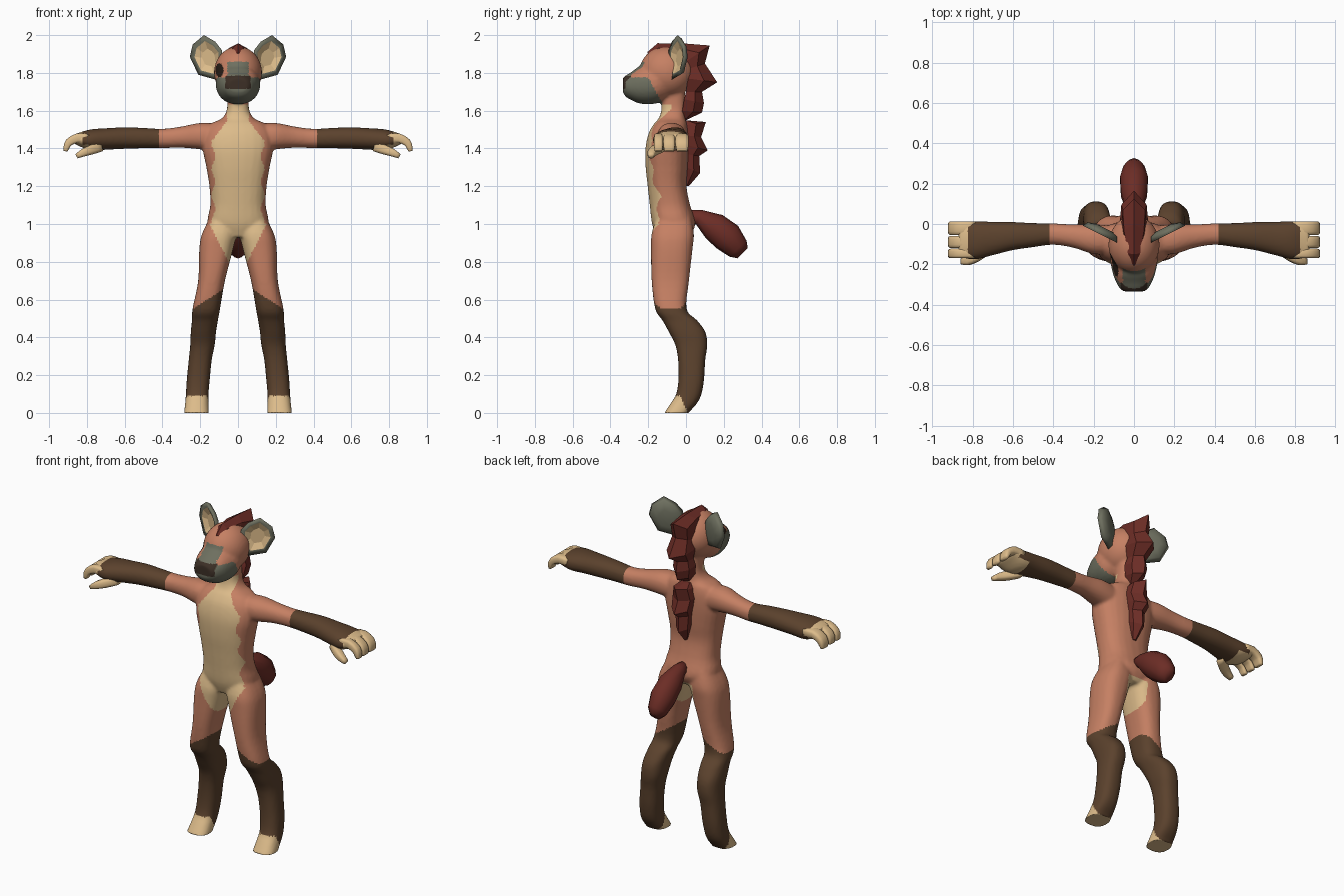
import bpy, bmesh, math
from mathutils import Vector

if "Cube" in bpy.data.objects:
    bpy.data.objects.remove(bpy.data.objects["Cube"])

# ---- materials: one per flat colour ----
COLOURS = [
    ("salmon fur", (0.56, 0.215, 0.125)),
    ("cream fur", (0.72, 0.50, 0.255)),
    ("dark brown fur", (0.105, 0.054, 0.026)),
    ("dark red hair", (0.150, 0.026, 0.019)),
    ("grey green fur", (0.155, 0.160, 0.115)),
    ("nose brown", (0.045, 0.028, 0.019)),
    ("eye black", (0.020, 0.012, 0.008)),
]
MATS = []
for label, rgb in COLOURS:
    m = bpy.data.materials.new(label)
    m.diffuse_color = (*rgb, 1)
    m.use_nodes = True
    m.node_tree.nodes["Principled BSDF"].inputs["Base Color"].default_value = m.diffuse_color
    MATS.append(m)
SALMON, CREAM, BROWN, RED, GREY, NOSE, EYE = range(7)


def skin(bm, rings):
    """Bridge rings of points into a closed skin; returns the faces per band."""
    vs = [[bm.verts.new(p) for p in r] for r in rings]
    n = len(vs[0])
    bands = [[bm.faces.new((a[i], a[(i + 1) % n], b[(i + 1) % n], b[i])) for i in range(n)]
             for a, b in zip(vs, vs[1:])]
    bands.insert(0, [bm.faces.new(vs[0][::-1])])
    bands.append([bm.faces.new(vs[-1])])
    return bands


def smooth_path(st, steps):
    """Catmull-Rom interpolation of stations (x, y, z, a, b)."""
    out = []
    for i in range(len(st) - 1):
        p0, p1, p2, p3 = st[max(i - 1, 0)], st[i], st[i + 1], st[min(i + 2, len(st) - 1)]
        for k in range(steps):
            t = k / steps
            out.append([0.5 * (2 * q + (r - p) * t + (2 * p - 5 * q + 4 * r - s) * t * t
                               + (3 * q - p - 3 * r + s) * t ** 3)
                        for p, q, r, s in zip(p0, p1, p2, p3)])
    return out + [list(st[-1])]


def loft(bm, stations, side, axis=None, n=24, power=2.2, steps=4, s=1):
    """Superellipse sections along a path; s=-1 mirrors in x."""
    st = smooth_path(stations, steps)
    u = Vector(side)
    rings = []
    for i, (x, y, z, a, b) in enumerate(st):
        nxt, prv = st[min(i + 1, len(st) - 1)], st[max(i - 1, 0)]
        t = Vector(axis) if axis else Vector(nxt[:3]) - Vector(prv[:3])
        v = t.cross(u).normalized()
        ring = []
        for k in range(n):
            ang = 2 * math.pi * (k + 0.5) / n
            c, d = math.cos(ang), math.sin(ang)
            p = Vector((x, y, z)) + u * a * math.copysign(abs(c) ** (2 / power), c) \
                + v * b * math.copysign(abs(d) ** (2 / power), d)
            ring.append((p.x * s, p.y, p.z))
        rings.append(ring)
    return skin(bm, rings)


def finish(bm, name, mats, smooth=True):
    bmesh.ops.recalc_face_normals(bm, faces=bm.faces[:])
    me = bpy.data.meshes.new(name)
    bm.to_mesh(me)
    bm.free()
    for m in mats:
        me.materials.append(MATS[m])
    for p in me.polygons:
        p.use_smooth = smooth
    ob = bpy.data.objects.new(name, me)
    bpy.context.collection.objects.link(ob)
    return ob


X, Y, Z = (1, 0, 0), (0, 1, 0), (0, 0, 1)
body = bmesh.new()

# torso and neck
loft(body, [(0, -.07, .93, .09, .085), (0, -.065, 1.0, .16, .115), (0, -.085, 1.1, .147, .107),
            (0, -.10, 1.2, .152, .103), (0, -.102, 1.3, .168, .112), (0, -.10, 1.4, .187, .115),
            (0, -.092, 1.48, .178, .106), (0, -.082, 1.53, .145, .088), (0, -.074, 1.56, .085, .07),
            (0, -.067, 1.61, .058, .063), (0, -.067, 1.70, .058, .063)], X, Z, power=2.4)

# head and muzzle
head = bmesh.ops.create_uvsphere(body, u_segments=32, v_segments=20, radius=1)["verts"]
for v in head:
    v.co = Vector((v.co.x * .127, v.co.y * .145 - .103, v.co.z * .137 + 1.803))
loft(body, [(0, -.10, 1.76, .10, .10), (0, -.15, 1.75, .118, .11), (0, -.20, 1.74, .115, .107),
            (0, -.25, 1.736, .104, .097), (0, -.29, 1.73, .088, .074), (0, -.318, 1.73, .072, .057),
            (0, -.334, 1.735, .052, .038)], X, (0, -1, 0))

for s in (1, -1):
    # leg with backward hock and hoof
    loft(body, [(.085, -.065, 1.04, .06, .09), (.10, -.07, .95, .09, .112), (.115, -.075, .87, .09, .11),
                (.14, -.083, .70, .071, .099), (.168, -.08, .55, .073, .083), (.175, -.033, .49, .069, .092),
                (.183, .005, .43, .067, .097), (.188, .028, .36, .065, .085), (.20, .03, .28, .061, .072),
                (.21, .028, .18, .061, .068), (.216, .015, .10, .060, .067), (.218, -.012, .05, .062, .07),
                (.22, -.05, .0, .066, .064), (.22, -.05, -.015, .066, .064)], X, Z, power=2.5, s=s)
    # arm and palm
    loft(body, [(.10, -.08, 1.455, .07, .075), (.20, -.075, 1.465, .074, .07), (.30, -.06, 1.46, .058, .056),
                (.40, -.05, 1.453, .053, .051), (.50, -.055, 1.455, .060, .054), (.60, -.06, 1.455, .070, .057),
                (.70, -.072, 1.45, .083, .057), (.78, -.08, 1.445, .095, .056), (.84, -.079, 1.448, .092, .036),
                (.87, -.079, 1.45, .085, .024)], Y, X, s=s)

# fuse the body into one smooth skin
raw = finish(body, "body_source", [])
rm = raw.modifiers.new("fuse", 'REMESH')
rm.mode, rm.voxel_size = 'VOXEL', 0.009
sm = raw.modifiers.new("soften", 'SMOOTH')
sm.factor, sm.iterations = 0.5, 5
dg = bpy.context.evaluated_depsgraph_get()
skin_mesh = bpy.data.meshes.new_from_object(raw.evaluated_get(dg))
bpy.data.objects.remove(raw)
skin_mesh.name = "body"
body_ob = bpy.data.objects.new("body", skin_mesh)
bpy.context.collection.objects.link(body_ob)


def coat(x, y, z):
    """Fur colour at a point of the body."""
    ax = abs(x)
    if z > 1.635 or (z > 1.6 and y < -.15):                      # head
        if x < 0 and y < -.1 and ((x + .098) / .021) ** 2 + ((z - 1.815) / .036) ** 2 < 1:
            return EYE
        if y < -.275 and 1.718 < z < 1.785 and ax < .066:
            return NOSE
        if ax < .055 and y < -.19 and z < 1.86:
            return GREY
        return GREY if z < 1.775 and y < -.2 + (1.775 - z) * .55 else SALMON
    if z > 1.3 and ax > .42:                                     # forearm and hand
        return CREAM if ax > .825 or (ax > .75 and z < 1.42) else BROWN
    if z < .09 and y < .01 - z * .45:                            # hoof
        return CREAM
    if z < .55 + .09 * (.24 - ax) / .14:                         # lower leg
        return BROWN
    if z < 1.0:                                                  # groin and inner thigh
        inside = ax < .15 - (1 - z) * .5
        return CREAM if inside and (y < -.06 or (z < .95 and ax < .07)) else SALMON
    if z > 1.45:                                                 # throat
        w = max(.058, .13 - (z - 1.45) * .75)
        return CREAM if y < -.08 and ax < w else SALMON
    return CREAM if y < -.12 and ax < .13 + .01 * math.sin(z * 45) else SALMON


for m in MATS:
    skin_mesh.materials.append(m)
for v in skin_mesh.vertices:
    v.co.z = max(v.co.z, 0)
for p in skin_mesh.polygons:
    p.material_index = coat(*p.center)
    p.use_smooth = True

for s, tag in ((1, "left"), (-1, "right")):
    # curled fingers and thumb
    bm = bmesh.new()
    for y, half in ((-.021, .035), (-.089, .031), (-.146, .024)):
        loft(bm, [(.79, y, 1.45, half, .025), (.85, y, 1.455, half, .025), (.895, y, 1.432, half, .021),
                  (.908, y, 1.405, half * .95, .016), (.913, y, 1.385, half * .8, .010)],
             Y, n=12, power=3.5, steps=2, s=s)
    loft(bm, [(.72, -.12, 1.41, .03, .025), (.77, -.155, 1.395, .03, .026), (.82, -.18, 1.377, .024, .021),
              (.855, -.185, 1.358, .015, .012)], Y, n=12, power=3, steps=2, s=s)
    finish(bm, tag + "_fingers", [CREAM])

    # dished ear: back shell, rim, inner hollow
    outline = [(.12, 1.765), (.21, 1.79), (.255, 1.885), (.24, 1.95),
               (.18, 2.0), (.12, 1.965), (.085, 1.92), (.075, 1.83)]
    rings = []
    for scale, depth in ((.45, .038), (.85, .026), (1, 0), (.74, .003), (.4, .02)):
        ring = []
        for ox, oz in outline:
            px, pz = .165 + (ox - .165) * scale, 1.88 + (oz - 1.88) * scale
            py = -.10 + (px - .07) * .5
            ring.append((s * (px - .45 * depth), py + .89 * depth, pz))
        rings.append(ring)
    bm = bmesh.new()
    for band in skin(bm, rings)[4:]:
        for f in band:
            f.material_index = 1
    ear = finish(bm, tag + "_ear", [GREY, CREAM])
    for p in ear.data.polygons:
        p.use_smooth = p.material_index == 0


# spiky mane: (root y, root z, tip y, tip z, half width) down the spine
def mane(name, stations):
    bm = bmesh.new()
    rings = []
    for iy, iz, oy, oz, w in stations:
        my, mz = iy + (oy - iy) * .55, iz + (oz - iz) * .55
        rings.append([(-w, iy, iz), (-w * .9, my, mz), (0, oy, oz), (w * .9, my, mz), (w, iy, iz)])
    skin(bm, rings)
    finish(bm, name, [RED], smooth=False)


mane("head_mane", [(-.20, 1.895, -.205, 1.91, .008), (-.14, 1.90, -.15, 1.957, .034), (-.07, 1.90, 0, 1.955, .055),
                   (0, 1.86, .125, 1.945, .062), (.01, 1.82, .10, 1.85, .056), (.01, 1.77, .165, 1.75, .070),
                   (0, 1.70, .085, 1.70, .050), (-.01, 1.66, .095, 1.64, .060), (-.02, 1.60, .085, 1.59, .048),
                   (-.02, 1.55, .0, 1.55, .02)])
mane("back_mane", [(-.01, 1.55, .02, 1.547, .03), (-.01, 1.52, .105, 1.54, .05), (0, 1.47, .08, 1.46, .065),
                   (0, 1.42, .115, 1.39, .058), (0, 1.37, .07, 1.36, .048), (0, 1.30, .075, 1.27, .042),
                   (-.01, 1.20, .015, 1.20, .012)])

# bushy tail
bm = bmesh.new()
loft(bm, [(0, .0, 1.045, .025, .03), (0, .07, 1.035, .042, .042), (0, .15, .985, .068, .076),
          (0, .22, .93, .072, .082), (0, .275, .87, .055, .062), (0, .30, .845, .028, .038)],
     X, n=10, power=2, steps=1)
tail = finish(bm, "tail", [RED])
